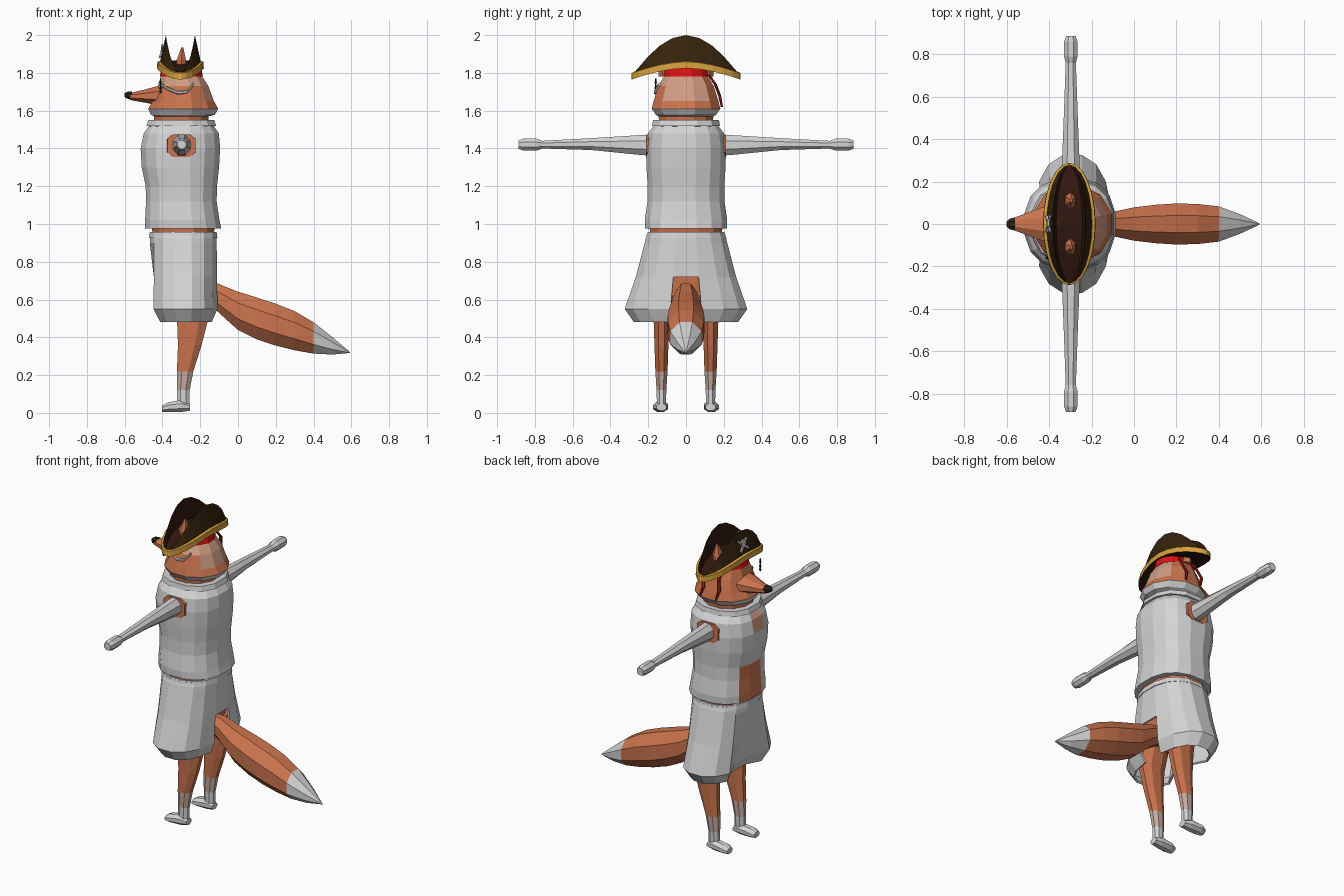
import bpy, bmesh, math
from mathutils import Vector

if "Cube" in bpy.data.objects:
    bpy.data.objects.remove(bpy.data.objects["Cube"])

COLOURS = {
    "fur orange": (0.60, 0.175, 0.075), "fur tan": (0.64, 0.34, 0.23),
    "cloth grey": (0.66, 0.66, 0.66), "sock blush": (0.58, 0.42, 0.36),
    "hat brown": (0.036, 0.017, 0.004), "hat lining": (0.03, 0.009, 0.005),
    "trim gold": (0.68, 0.36, 0.045), "bandana red": (0.74, 0.006, 0.006),
    "strand red": (0.3, 0.012, 0.01), "nose black": (0.02, 0.014, 0.01),
}
MATS = {}
for key, rgb in COLOURS.items():
    MATS[key] = bpy.data.materials.new(key)
    MATS[key].diffuse_color = (*rgb, 1)


def finish(name, bm, colours, rule=None):
    """Turn a bmesh into an object; rule(face centre) picks the colour slot."""
    bmesh.ops.recalc_face_normals(bm, faces=bm.faces[:])
    if rule:
        for f in bm.faces:
            f.material_index = rule(f.calc_center_median())
    mesh = bpy.data.meshes.new(name)
    bm.to_mesh(mesh)
    bm.free()
    for c in colours:
        mesh.materials.append(MATS[c])
    ob = bpy.data.objects.new(name, mesh)
    bpy.context.collection.objects.link(ob)
    return ob


def loft_mesh(axis, rings, n, power=1.0, caps=True):
    """Rings are (x, y, z, half width, half depth) across the given axis."""
    bm = bmesh.new()
    rows = []
    for x, y, z, a, b in rings:
        row = []
        for i in range(n):
            t = 2 * math.pi * (i + 0.5) / n
            u = a * math.copysign(abs(math.cos(t)) ** power, math.cos(t))
            v = b * math.copysign(abs(math.sin(t)) ** power, math.sin(t))
            off = {"x": (0, u, v), "y": (u, 0, v), "z": (u, v, 0)}[axis]
            row.append(bm.verts.new(Vector((x, y, z)) + Vector(off)))
        rows.append(row)
    for r, s in zip(rows, rows[1:]):
        for i in range(n):
            j = (i + 1) % n
            bm.faces.new((r[i], r[j], s[j], s[i]))
    if caps:
        bm.faces.new(rows[0])
        bm.faces.new(rows[-1])
    return bm


def loft(name, axis, rings, n, colours, rule=None, power=1.0):
    return finish(name, loft_mesh(axis, rings, n, power), colours, rule)


# Body under the clothes
loft("hips", "z", [(-.25, 0, .62, .09, .17), (-.26, 0, .75, .11, .19),
                   (-.29, 0, .94, .165, .195), (-.29, 0, 1.0, .175, .2)],
     12, ["fur orange"], power=.85)


# Shirt with an open front
def shirt_rule(c):
    if c.x > -.43 or c.z < .98:
        return 0
    if c.z > 1.42 and abs(c.y) < .03:
        return 2
    return int(c.z < 1.25 and -.03 < c.y < .1)


loft("shirt", "z", [(-.29, 0, .975, .205, .22), (-.295, 0, 1.02, .20, .222),
                    (-.30, 0, 1.12, .19, .207), (-.30, 0, 1.2, .192, .206),
                    (-.305, 0, 1.3, .208, .213), (-.305, 0, 1.4, .214, .215),
                    (-.30, 0, 1.48, .202, .205), (-.30, 0, 1.525, .17, .17)],
     16, ["cloth grey", "fur orange", "fur tan"], shirt_rule, .85)
loft("shirt_collar", "z", [(-.30, 0, 1.515, .165, .16), (-.30, 0, 1.52, .19, .185),
                           (-.30, 0, 1.55, .18, .18), (-.30, 0, 1.55, .14, .14)],
     12, ["cloth grey"], power=.85)

# Flared skirt with a tail slit at the back and a fold at the front
bm = loft_mesh("z", [(-.29, 0, .95, .18, .21), (-.29, 0, .90, .18, .222),
                     (-.29, 0, .72, .182, .27), (-.29, 0, .55, .184, .33),
                     (-.285, 0, .48, .148, .28)], 16, .85, caps=False)
slit = [f for f in bm.faces if f.calc_center_median().x > -.2
        and abs(f.calc_center_median().y) < .02 and f.calc_center_median().z < .72]
bmesh.ops.delete(bm, geom=slit, context="FACES")
for v in bm.verts:
    if v.co.x < -.38 and abs(v.co.y) < .1 and v.co.z < .75:
        v.co.x += .07 if v.co.z < .6 else .04
skirt = finish("skirt", bm, ["cloth grey"])
skirt.modifiers.new("thickness", "SOLIDIFY").thickness = .012
loft("waistband", "z", [(-.29, 0, .925, .184, .218), (-.29, 0, .957, .18, .205)],
     16, ["cloth grey"], power=.85)

# Arms, sleeve openings, legs and feet
for s, side in ((1, "left"), (-1, "right")):
    loft(side + "_sleeve_opening", "y", [(-.30, s * .17, 1.415, .08, .065),
                                         (-.30, s * .213, 1.415, .078, .062)],
         8, ["fur orange"], power=.6)
    loft(side + "_arm", "y", [(-.298, s * y, z, a, b) for y, z, a, b in (
        (.18, 1.417, .052, .06), (.24, 1.418, .047, .057), (.5, 1.423, .036, .034),
        (.76, 1.42, .026, .022), (.79, 1.42, .034, .034), (.86, 1.42, .034, .034),
        (.887, 1.42, .024, .024))], 8, ["cloth grey"])
    loft(side + "_leg", "z", [(x, s * y, z, a, b) for x, y, z, a, b in (
        (-.25, .12, .64, .10, .06), (-.24, .13, .5, .09, .045),
        (-.255, .13, .36, .068, .04), (-.28, .13, .22, .047, .035),
        (-.29, .13, .12, .037, .028), (-.29, .13, .04, .035, .026))],
         8, ["fur orange", "sock blush", "cloth grey"],
         lambda c: 2 if c.z < .11 else int(c.z < .2))
    loft(side + "_foot", "x", [(-.402, s * .135, .022, .03, .018),
                               (-.37, s * .135, .03, .042, .028),
                               (-.30, s * .132, .036, .038, .034),
                               (-.255, s * .13, .03, .028, .02)], 8, ["cloth grey"])
    loft(side + "_ear", "z", [(-.30, s * .10, 1.78, .035, .045),
                              (-.30, s * .11, 1.87, .028, .04),
                              (-.295, s * .11, 1.935, .006, .01)], 6, ["fur orange"])

# Tail with a pale tip
loft("tail", "x", [(-.20, 0, .64, .05, .05), (-.11, 0, .612, .06, .08),
                   (0, 0, .54, .085, .11), (.1, 0, .50, .098, .12),
                   (.2, 0, .467, .105, .12), (.3, 0, .435, .102, .112),
                   (.40, 0, .397, .09, .09), (.5, 0, .355, .05, .05),
                   (.592, 0, .32, .003, .003)], 8, ["fur orange", "cloth grey"],
     lambda c: int(c.x > .4))


# Head: neck, pale ruff underside, cheeks, tan patches on the back and right side
def head_rule(c):
    if 1.57 < c.z < 1.605:
        return 2
    back = 1.65 < c.z < 1.8 and c.x > -.2
    temple = c.z > 1.70 and c.y < -.05 and -.4 < c.x
    return int(back or temple)


loft("head", "z", [(-.30, 0, 1.51, .145, .145), (-.30, 0, 1.57, .15, .15),
                   (-.292, 0, 1.578, .175, .165), (-.29, 0, 1.61, .192, .188),
                   (-.29, 0, 1.65, .168, .178), (-.29, 0, 1.73, .138, .152),
                   (-.30, 0, 1.785, .112, .118), (-.30, 0, 1.85, .08, .10)],
     12, ["fur orange", "fur tan", "cloth grey"], head_rule)
loft("snout", "x", [(-.36, 0, 1.685, .10, .07), (-.42, 0, 1.68, .09, .056),
                    (-.50, 0, 1.677, .058, .036), (-.572, 0, 1.675, .03, .02)],
     8, ["fur orange", "fur tan"], lambda c: int(c.z < 1.648))
loft("nose", "x", [(-.56, 0, 1.679, .033, .025), (-.585, 0, 1.682, .028, .02),
                   (-.602, 0, 1.682, .012, .01)], 8, ["nose black"])
loft("right_face_cord", "x", [(-.42, -.07, 1.745, .008, .008),
                              (-.37, -.135, 1.715, .008, .009),
                              (-.32, -.163, 1.695, .008, .009),
                              (-.27, -.163, 1.70, .008, .009),
                              (-.235, -.14, 1.74, .008, .009)], 6, ["cloth grey"])

# Bandana, hanging strands and a string of beads
loft("bandana", "z", [(-.30, 0, 1.78, .118, .122), (-.30, 0, 1.835, .108, .115)],
     12, ["bandana red"])
for i, x in enumerate((-.35, -.24)):
    loft(f"bandana_strand_{i + 1}", "z", [
        (x, .12, 1.79, .01, .008), (x + .012, .155, 1.74, .011, .008),
        (x - .008, .178, 1.68, .011, .008), (x + .008, .19, 1.62, .006, .006)],
         6, ["strand red"])
loft("bead_string", "z", [(-.41, -.16, 1.69 + .01 * i, r, r) for i, r in enumerate(
    (.003, .008, .003, .008, .003, .003, .007, .003, .004))], 6, ["nose black"])

# Folded hat: two tall lobes with a valley between, gold brim that stands out
bm = bmesh.new()
rows = []
STEPS = 12
for k in range(STEPS + 1):
    t = math.sin(math.pi * (k / STEPS - .5))
    w = max(math.sqrt(max(0, 1 - t * t)), .03)
    low = 1.825 - .06 * abs(t) ** 1.7
    peak = max(low + .04, 1.79 + .21 * (1 - abs(t) ** 1.9))
    valley = low + .03
    half = [(.124, low, 1), (.122, low + .034, 1), (.107, low + .038, .965),
            (.077, peak, .965), (.062, valley + .01, .94)]
    section = [(-a, z, e) for a, z, e in half]
    section += [(a, z, e) for a, z, e in reversed(half)]
    rows.append([bm.verts.new((-.305 + a * w, .288 * t * e, z)) for a, z, e in section])
count = len(rows[0])
for r, s in zip(rows, rows[1:]):
    for i in range(count):
        j = (i + 1) % count
        f = bm.faces.new((r[i], r[j], s[j], s[i]))
        f.material_index = 1 if i in (0, 1, 7, 8) else 2 if i in (3, 4, 5, 9) else 0
for r in (rows[0], rows[-1]):
    bm.faces.new(r).material_index = 1
finish("hat", bm, ["hat brown", "trim gold", "hat lining"])

# Pale badge on the hat front: disc over two crossed bars
loft("badge_disc", "x", [(-.408, 0, 1.928, .022, .025), (-.399, 0, 1.928, .022, .025)],
     8, ["cloth grey"])
for s in (1, -1):
    bm = bmesh.new()
    bmesh.ops.create_cube(bm, size=1)
    bmesh.ops.scale(bm, vec=(.009, .10, .013), verts=bm.verts)
    bar = finish("badge_bar_" + ("a" if s > 0 else "b"), bm, ["cloth grey"])
    bar.rotation_euler = (s * .7, .25, 0)
    bar.location = (-.405, 0, 1.915)

for m in bpy.data.materials:
    if m.users and not m.is_grease_pencil:
        m.use_nodes = True
        m.node_tree.nodes["Principled BSDF"].inputs["Base Color"].default_value = m.diffuse_color
